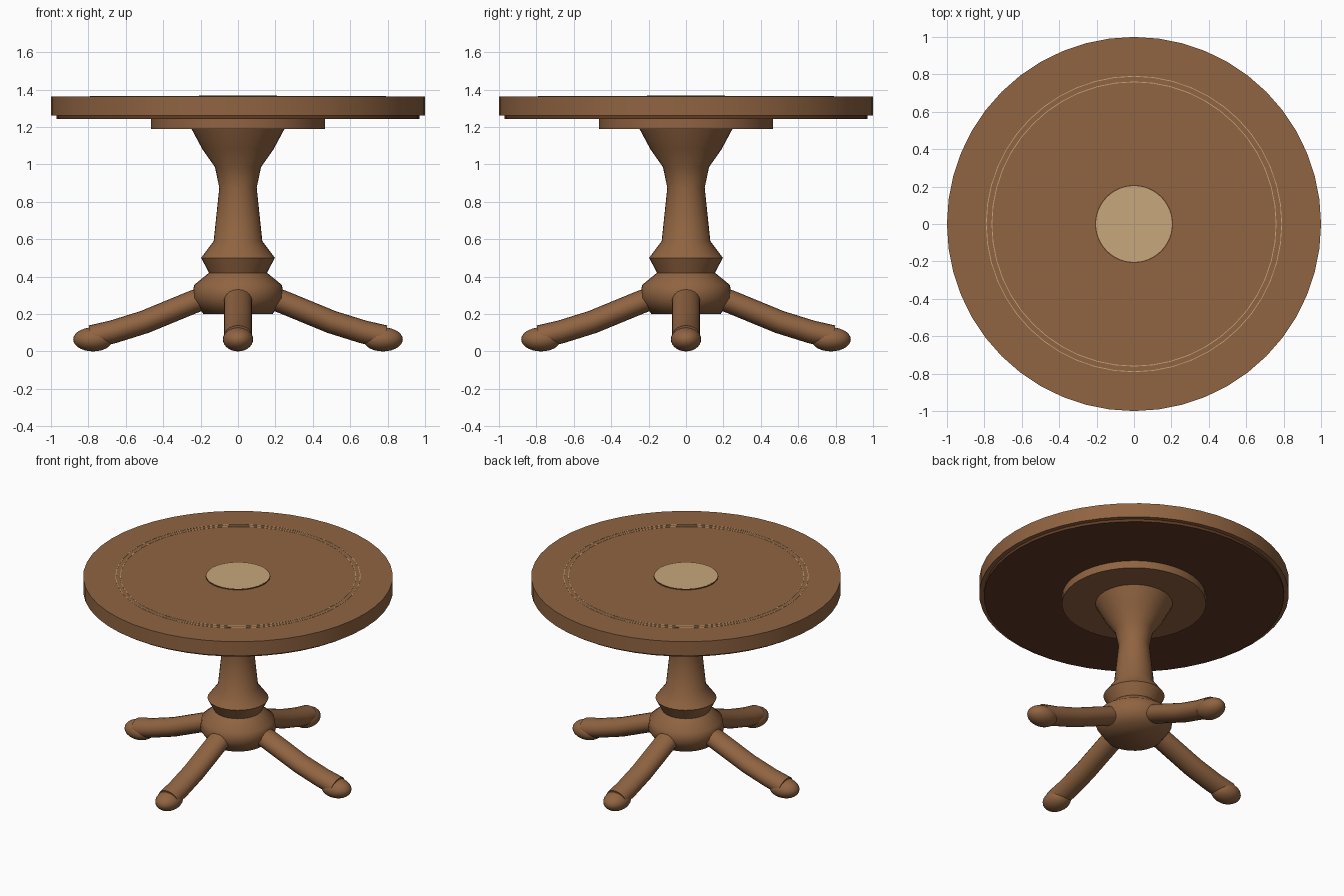
import bpy, bmesh
from math import sin, cos, pi, atan2
from mathutils import Vector, Matrix

cube = bpy.data.objects.get("Cube")
if cube:
    bpy.data.objects.remove(cube)


def material(name, rgb):
    m = bpy.data.materials.new(name)
    m.use_nodes = True
    m.diffuse_color = (*rgb, 1)
    m.node_tree.nodes["Principled BSDF"].inputs["Base Color"].default_value = (*rgb, 1)
    return m


wood = material("warm wood", (0.28, 0.127, 0.053))
dark = material("dark wood", (0.12, 0.045, 0.018))
pale = material("pale inlay", (0.57, 0.39, 0.2))


def finish(name, bm, mat, angle=35):
    bmesh.ops.recalc_face_normals(bm, faces=bm.faces)
    mesh = bpy.data.meshes.new(name)
    bm.to_mesh(mesh)
    bm.free()
    mesh.materials.append(mat)
    ob = bpy.data.objects.new(name, mesh)
    bpy.context.collection.objects.link(ob)
    bpy.ops.object.select_all(action='DESELECT')
    ob.select_set(True)
    bpy.context.view_layer.objects.active = ob
    bpy.ops.object.shade_smooth_by_angle(angle=angle * pi / 180)
    return ob


def skin(bm, rings, closed=False):
    """Join rings of vertices into a tube, capped or looped round."""
    n = len(rings[0])
    pairs = list(zip(rings, rings[1:]))
    if closed:
        pairs.append((rings[-1], rings[0]))
    else:
        bm.faces.new(rings[0])
        bm.faces.new(rings[-1])
    for a, b in pairs:
        for i in range(n):
            j = (i + 1) % n
            bm.faces.new((a[i], a[j], b[j], b[i]))


def lathe(name, profile, mat, sides=48, closed=False, angle=35):
    bm = bmesh.new()
    turns = [2 * pi * i / sides for i in range(sides)]
    rings = [[bm.verts.new((r * cos(t), r * sin(t), z)) for t in turns] for r, z in profile]
    skin(bm, rings, closed)
    return finish(name, bm, mat, angle)


def band(name, inner, outer, low, high, mat):
    return lathe(name, [(inner, low), (outer, low), (outer, high), (inner, high)], mat, closed=True)


# Table top and the layers beneath it
lathe("table_top", [(1, 1.262), (1, 1.363)], wood)
lathe("under_rim", [(0.97, 1.243), (0.97, 1.264)], dark)
lathe("support_plate", [(0.465, 1.19), (0.465, 1.245)], wood)

# Inlays in the top
lathe("centre_inlay", [(0.203, 1.36), (0.203, 1.368)], pale)
band("centre_inlay_border", 0.202, 0.209, 1.36, 1.367, dark)
for label, radius in (("inner", 0.76), ("outer", 0.79)):
    band(label + "_inlay_line", radius - 0.002, radius + 0.002, 1.36, 1.3645, pale)

# Turned column
lathe("column", [(0.185, 0.2), (0.245, 0.285), (0.235, 0.355), (0.155, 0.42),
                 (0.197, 0.5), (0.13, 0.59), (0.1, 0.875), (0.123, 0.985),
                 (0.19, 1.08), (0.25, 1.192)], wood, sides=32, angle=60)

# Four legs with rounded feet, pointing along the axes
path = [Vector(p) for p in ((0.1, 0, 0.315), (0.24, 0, 0.264), (0.5, 0, 0.157),
                            (0.67, 0, 0.104), (0.785, 0, 0.078))]
for k, side in enumerate(("left", "back", "right", "front")):
    spin = Matrix.Rotation(k * pi / 2, 4, 'Z')
    bm = bmesh.new()
    rings = []
    for i, p in enumerate(path):
        along = (path[min(i + 1, len(path) - 1)] - path[max(i - 1, 0)]).normalized()
        up = Vector((-along.z, 0, along.x))
        rings.append([bm.verts.new(p + up * 0.062 * sin(t) + Vector((0, 0.075 * cos(t), 0)))
                      for t in (2 * pi * s / 20 for s in range(20))])
    skin(bm, rings)
    bm.transform(spin)
    finish(side + "_leg", bm, wood, 50)

    bm = bmesh.new()
    shape = Matrix.Translation((0.775, 0, 0.064)) @ Matrix.Diagonal((0.106, 0.081, 0.064, 1))
    bmesh.ops.create_uvsphere(bm, u_segments=24, v_segments=14, radius=1, matrix=spin @ shape)
    finish(side + "_foot", bm, wood, 60)
